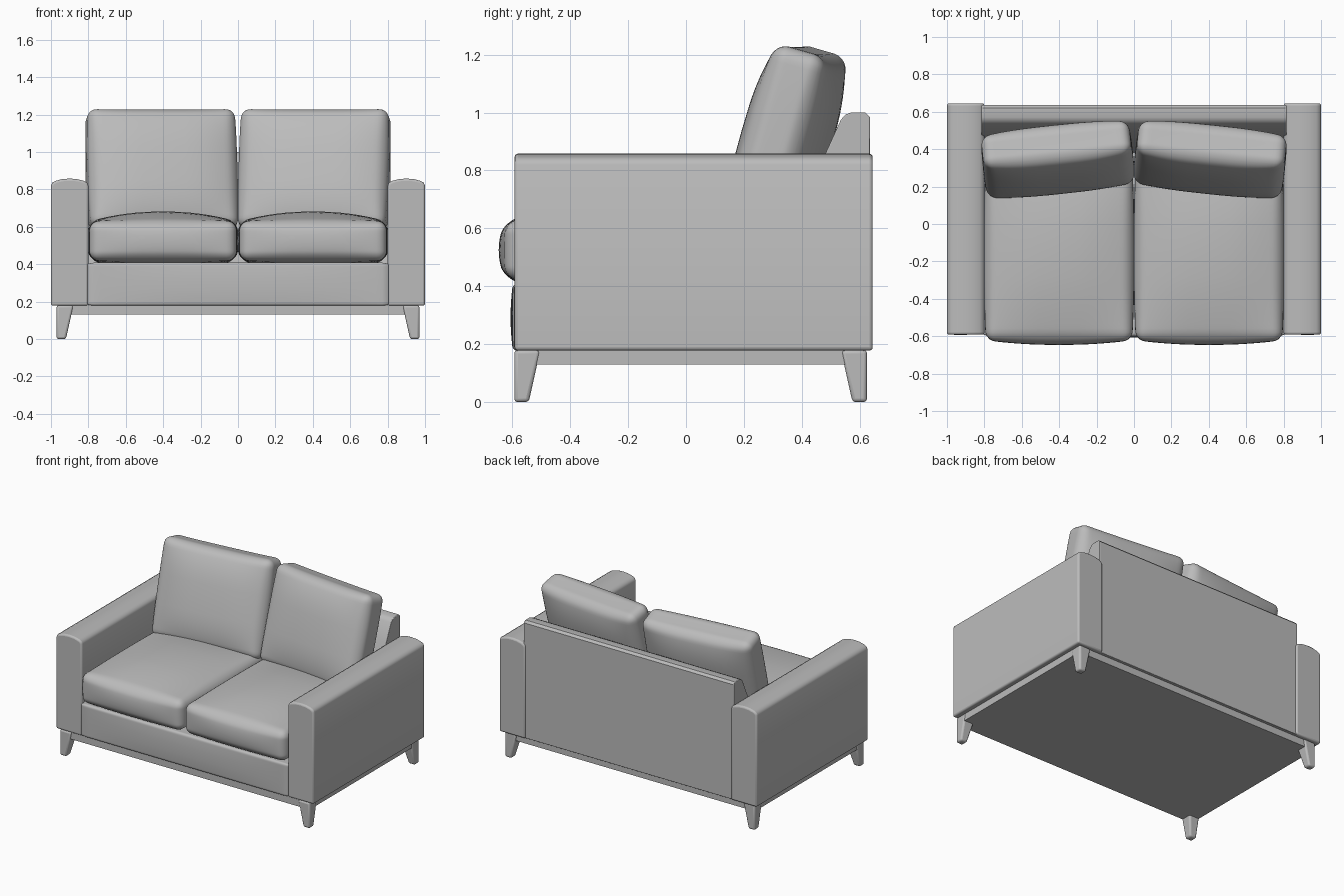
import bpy, bmesh, math
from mathutils import Vector, Euler

if "Cube" in bpy.data.objects:
    bpy.data.objects.remove(bpy.data.objects["Cube"], do_unlink=True)

grey = bpy.data.materials.new("grey_fabric")
grey.use_nodes = True
COLOUR = (0.5, 0.5, 0.5, 1)
grey.diffuse_color = COLOUR
grey.node_tree.nodes["Principled BSDF"].inputs["Base Color"].default_value = COLOUR


def finish(bm, name, bevel=0.0, angle=40):
    bmesh.ops.recalc_face_normals(bm, faces=bm.faces)
    mesh = bpy.data.meshes.new(name)
    bm.to_mesh(mesh)
    bm.free()
    obj = bpy.data.objects.new(name, mesh)
    bpy.context.collection.objects.link(obj)
    mesh.materials.append(grey)
    if bevel:
        mod = obj.modifiers.new("soft_edges", "BEVEL")
        mod.width, mod.segments = bevel, 3
        mod.limit_method, mod.angle_limit = "ANGLE", math.radians(50)
    bpy.ops.object.select_all(action="DESELECT")
    obj.select_set(True)
    bpy.context.view_layer.objects.active = obj
    bpy.ops.object.shade_smooth_by_angle(angle=math.radians(angle))
    return obj


def box(name, lo, hi, bevel=0.0):
    bm = bmesh.new()
    bmesh.ops.create_cube(bm, size=1)
    for v in bm.verts:
        v.co = [a + (c + 0.5) * (b - a) for a, b, c in zip(lo, hi, v.co)]
    return finish(bm, name, bevel)


def extrude(name, profile, axis, start, end, bevel):
    """Extrude a closed 2D profile along x or y."""
    bm = bmesh.new()
    place = (lambda p, t: (t, *p)) if axis == "x" else (lambda p, t: (p[0], t, p[1]))
    face = bm.faces.new([bm.verts.new(place(p, start)) for p in profile])
    moved = bmesh.ops.extrude_face_region(bm, geom=[face])["geom"]
    for v in moved:
        if isinstance(v, bmesh.types.BMVert):
            v.co["xy".index(axis)] = end
    return finish(bm, name, bevel)


def cushion(name, centre, half, radius, bulge, rotation=(0, 0, 0), power=2):
    """Rounded box whose faces swell outwards by bulge on each axis."""
    bm = bmesh.new()
    bmesh.ops.create_cube(bm, size=2)
    bmesh.ops.subdivide_edges(bm, edges=bm.edges[:], cuts=23, use_grid_fill=True)
    turn = Euler(rotation).to_matrix()
    for v in bm.verts:
        t = [math.copysign(abs(c) ** 0.5, c) for c in v.co]
        p = Vector(a * h for a, h in zip(t, half))
        core = Vector(max(radius - h, min(h - radius, c)) for c, h in zip(p, half))
        p = core + (p - core).normalized() * radius
        u = [c / h for c, h in zip(p, half)]
        swell = [1 - abs(c) ** power for c in u]
        p += Vector((bulge[0] * u[0] * swell[1] * swell[2],
                     bulge[1] * u[1] * swell[0] * swell[2],
                     bulge[2] * u[2] * swell[0] * swell[1]))
        v.co = turn @ p + Vector(centre)
    return finish(bm, name, angle=60)


def leg(name, sx, y, sy):
    """Tapered leg, upright on its outer sides."""
    bm = bmesh.new()
    bmesh.ops.create_cube(bm, size=2)
    for v in bm.verts:
        width = 0.09 if v.co.z > 0 else 0.05
        inner_x, inner_y = v.co.x < 0, v.co.y < 0
        v.co = (sx * (0.97 - width * inner_x), y - sy * width * inner_y,
                0.18 if v.co.z > 0 else 0)
    return finish(bm, name, 0.012)


# Frame, seat base and front rail
box("plinth", (-0.965, -0.585, 0.13), (0.965, 0.615, 0.185))
box("seat_base", (-0.81, -0.57, 0.178), (0.81, 0.6, 0.405))
cushion("front_rail", (0, -0.55, 0.293), (0.805, 0.048, 0.115), 0.015, (0, 0.008, 0))

# Backrest with a sloping front
extrude("backrest", [(0.635, 0.178), (0.635, 0.985), (0.62, 1.0), (0.57, 1.0),
                     (0.55, 0.992), (0.535, 0.975), (0.48, 0.855), (0.4, 0.6),
                     (0.36, 0.178)], "x", -0.815, 0.815, 0.004)

for side, s in (("left", 1), ("right", -1)):
    # Arm with a crowned top
    crown = [(0.1, 0.82), (0.093, 0.836), (0.075, 0.846), (0.04, 0.855), (0, 0.858)]
    top = crown + [(-x, z) for x, z in reversed(crown[:-1])]
    profile = [(-0.1, 0.178), (0.1, 0.178)] + top
    extrude(side + "_arm", [(s * 0.9 + x, z) for x, z in profile], "y",
            -0.592, 0.645, 0.012)

    # Loose cushions
    cushion(side + "_seat_cushion", (s * 0.401, -0.15, 0.525), (0.392, 0.472, 0.105),
            0.05, (0.012, 0.025, 0.053))
    cushion(side + "_back_cushion", (s * 0.407, 0.345, 0.9), (0.395, 0.09, 0.33),
            0.05, (0.008, 0.055, -0.006),
            (math.radians(-16), 0, math.radians(-6 * s)), 3)

    # Legs
    leg(side + "_front_leg", s, -0.593, -1)
    leg(side + "_back_leg", s, 0.625, 1)
